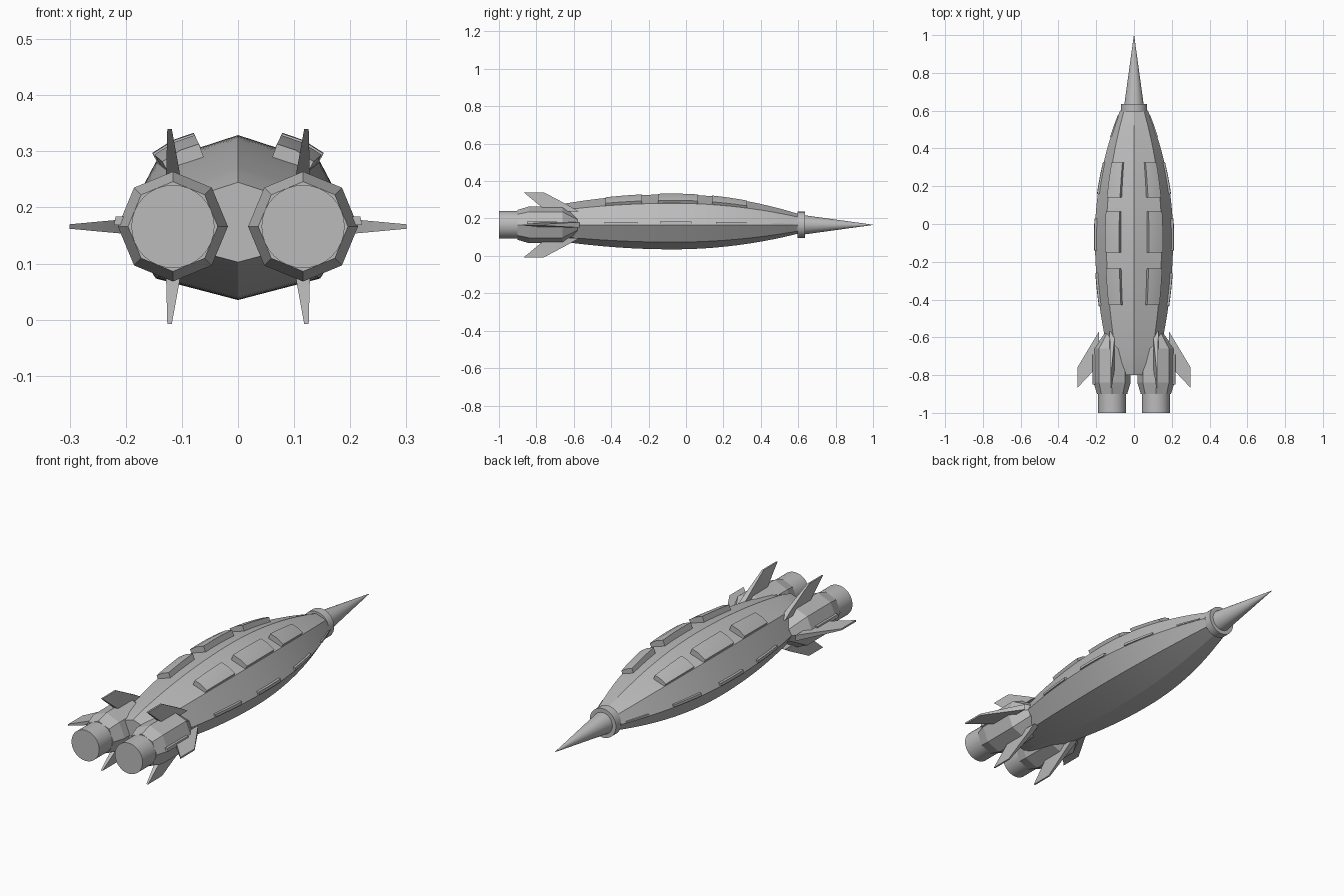
import bpy
import math
from mathutils import Vector

if "Cube" in bpy.data.objects:
    bpy.data.objects.remove(bpy.data.objects["Cube"])

AXIS = 0.166   # height of the long axis
POD_X = 0.116  # sideways offset of each engine

grey = bpy.data.materials.new("hull grey")
grey.use_nodes = True
grey.diffuse_color = (0.5, 0.5, 0.5, 1)
grey.node_tree.nodes["Principled BSDF"].inputs["Base Color"].default_value = (0.5, 0.5, 0.5, 1)


def swell(y):
    """Relative hull girth along its length."""
    d = y + 0.07
    return 1 - d * d / (0.7 if d > 0 else 1.1)


def loft(name, rings, angle=20):
    """Skin a list of equal-length point rings and cap both ends."""
    n = len(rings[0])
    verts = [p for ring in rings for p in ring]
    faces = [tuple(range(n)), tuple(range(len(verts) - n, len(verts)))]
    for r in range(len(rings) - 1):
        for i in range(n):
            a, b = r * n + i, r * n + (i + 1) % n
            faces.append((a, b, b + n, a + n))
    mesh = bpy.data.meshes.new(name)
    mesh.from_pydata(verts, [], faces)
    mesh.materials.append(grey)
    obj = bpy.data.objects.new(name, mesh)
    bpy.context.collection.objects.link(obj)
    bpy.ops.object.select_all(action='DESELECT')
    obj.select_set(True)
    bpy.context.view_layer.objects.active = obj
    bpy.ops.object.mode_set(mode='EDIT')
    bpy.ops.mesh.select_all(action='SELECT')
    bpy.ops.mesh.normals_make_consistent(inside=False)
    bpy.ops.object.mode_set(mode='OBJECT')
    bpy.ops.object.shade_smooth_by_angle(angle=math.radians(angle))
    return obj


def turned(name, profile, sides, x=0, angle=30):
    """Round part along y from (y, radius) pairs."""
    turns = [2 * math.pi * i / sides for i in range(sides)]
    return loft(name, [[(x + r * math.cos(t), y, AXIS + r * math.sin(t)) for t in turns]
                       for y, r in profile], angle)


def span(start, end, steps):
    return [start + (end - start) * i / steps for i in range(steps + 1)]


# Hull: eight-sided section, deeper above than below
def hull_ring(y):
    s = swell(y)
    ring = []
    for i in range(8):
        t = math.pi * i / 4
        depth = 0.163 if i < 4 else 0.131
        ring.append((0.207 * s * math.cos(t), y, AXIS + depth * s * math.sin(t)))
    return ring


# The stern is drawn in a little more than the main curve
stern = [(x * 0.93, -0.8, AXIS + (z - AXIS) * 0.94) for x, y, z in hull_ring(-0.8)]
loft("hull", [stern] + [hull_ring(y) for y in span(-0.74, 0.6, 32)])

# Nose collar and spike
turned("nose_collar", [(0.595, 0.07), (0.635, 0.07)], 32)
turned("nose_spike", [(0.62, 0.053), (0.998, 0.001), (1.0, 0.0003)], 32)


def fin(name, x, outward):
    """Swept, tapered fin pointing outward from an engine pod."""
    out = Vector(outward)
    side = Vector((out.z, 0, -out.x))
    lean = Vector((math.copysign(0.006, x), 0, 0)) if out.z else Vector()
    base = Vector((x, 0, AXIS))
    rings = []
    for reach, front, back, half, shift in ((0.07, -0.57, -0.735, 0.014, 0),
                                            (0.097, -0.615, -0.775, 0.012, 0),
                                            (0.174 if out.z else 0.184, -0.76, -0.868, 0.004, 1)):
        mid = base + out * reach + lean * shift
        rings.append([mid + side * s * half + Vector((0, y, 0))
                      for s, y in ((-1, front), (1, front), (1, back), (-1, back))])
    loft(name, rings, 10)


def strip(name, s, start, end, section, follow):
    """Raised plate whose section follows the hull curve."""
    rings = []
    for y in span(start, end, 6):
        k = swell(y) if follow else 1
        rings.append([(s * x * k, y, AXIS + dz * k) for x, dz in section])
    loft(name, rings)


top_section = ((0.065, 0.128), (0.079, 0.167), (0.117, 0.154), (0.153, 0.131), (0.133, 0.094))
side_section = ((0.19, 0.003), (0.212, 0.003), (0.21, 0.017), (0.19, 0.017))
pod_section = ((0.2, 0.003), (0.221, 0.003), (0.218, 0.018), (0.2, 0.018))

for label, s in (("left", 1), ("right", -1)):
    x = s * POD_X
    # Engine pod with tapered front and nozzle
    turned(label + "_engine_pod", [(-0.9, 0.08), (-0.84, 0.098), (-0.66, 0.098), (-0.58, 0.04)],
           8, x, 15)
    turned(label + "_nozzle", [(-1.0, 0.074), (-0.88, 0.074)], 32, x)

    # Fins
    fin(label + "_upper_fin", x, (0, 0, 1))
    fin(label + "_lower_fin", x, (0, 0, -1))
    fin(label + "_side_fin", x, (s, 0, 0))

    # Raised shoulder panels
    for i, (a, b) in enumerate(((-0.43, -0.235), (-0.15, 0.065), (0.14, 0.325))):
        strip(f"{label}_shoulder_panel_{i + 1}", s, a, b, top_section, True)

    # Thin side strips along the waist
    for i, (a, b) in enumerate(((-0.435, -0.26), (-0.14, 0.03), (0.16, 0.325), (0.46, 0.575))):
        strip(f"{label}_side_strip_{i + 1}", s, a, b, side_section, True)
    strip(label + "_pod_strip", s, -0.85, -0.69, pod_section, False)
